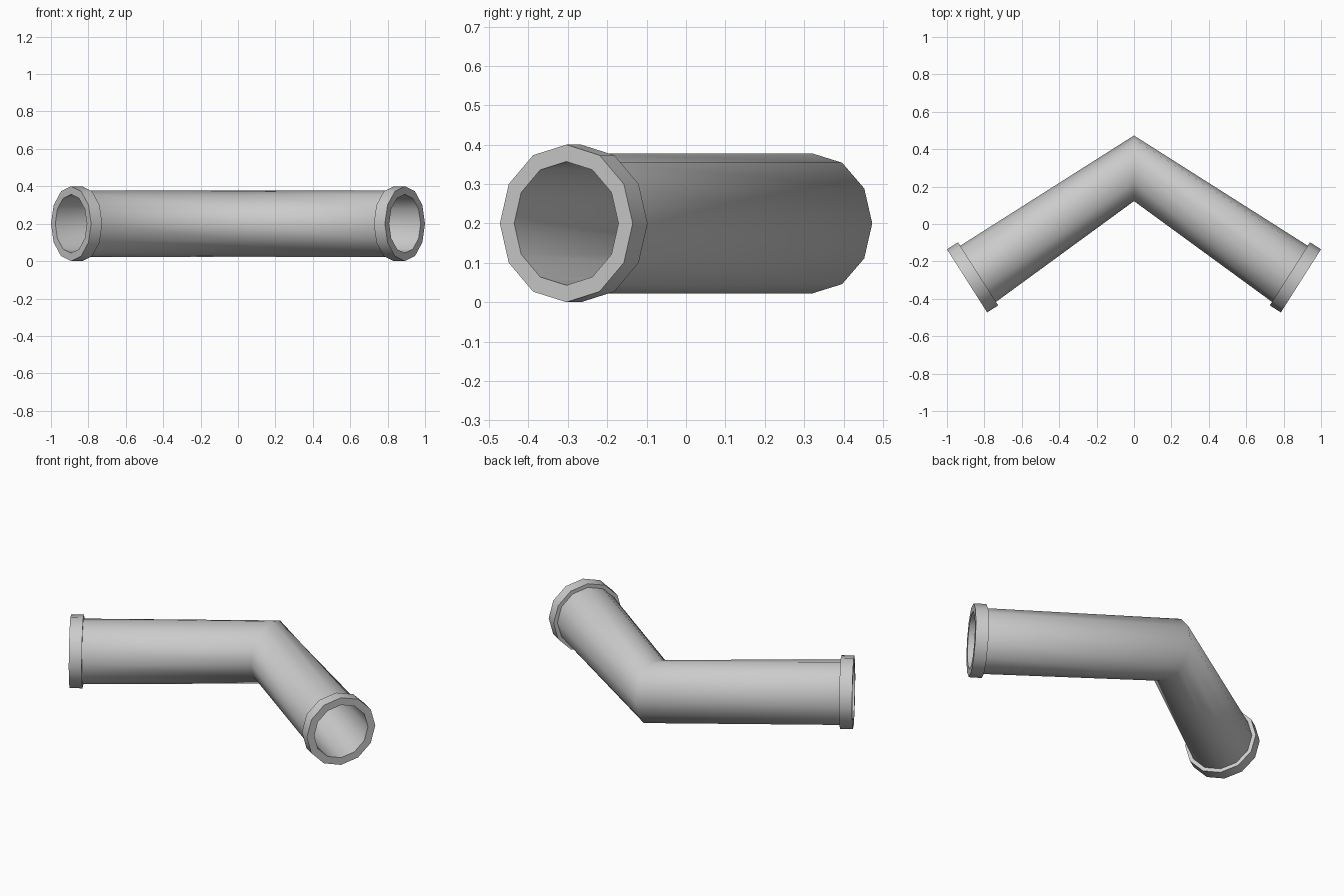
import bpy, bmesh, math

if "Cube" in bpy.data.objects:
    bpy.data.objects.remove(bpy.data.objects["Cube"])

SIDES = 12
ANG = math.radians(32.5)          # each leg slopes away from the bend
AX, AY = math.cos(ANG), -math.sin(ANG)
MOUTH = (0.8925, -0.304)          # centre of the open end
BEND_Y, MID_Z = 0.32, 0.2

# Ring across a leg, set back from the mouth; side = 1 right, -1 left
def leg_ring(radius, back, side):
    pts = []
    for i in range(SIDES):
        t = 2 * math.pi * i / SIDES
        u, w = radius * math.cos(t), radius * math.sin(t)
        x = MOUTH[0] - AX * back - AY * u
        y = MOUTH[1] - AY * back + AX * u
        pts.append((side * x, y, MID_Z + w))
    return pts

# Ring at the bend: flatter outside, stretched towards the inside corner
def bend_ring(radius):
    pts = []
    for i in range(SIDES):
        t = 2 * math.pi * i / SIDES
        u, w = radius * math.cos(t), radius * math.sin(t)
        pts.append((0, BEND_Y + u * (0.86 if u > 0 else 1.11), MID_Z + w))
    return pts

# Outer wall, collar, mouth rim and bore form one closed loop of rings
leg = [(0.178, 0.07), (0.2, 0.07), (0.2, 0.0), (0.157, 0.0)]
rings = [bend_ring(0.178)]
rings += [leg_ring(r, b, 1) for r, b in leg]
rings += [bend_ring(0.157)]
rings += [leg_ring(r, b, -1) for r, b in reversed(leg)]

bm = bmesh.new()
loops = [[bm.verts.new(p) for p in ring] for ring in rings]
for k, a in enumerate(loops):
    b = loops[(k + 1) % len(loops)]
    for i in range(SIDES):
        j = (i + 1) % SIDES
        bm.faces.new((a[i], a[j], b[j], b[i]))
bmesh.ops.recalc_face_normals(bm, faces=bm.faces)

mesh = bpy.data.meshes.new("elbow_pipe")
bm.to_mesh(mesh)
bm.free()
obj = bpy.data.objects.new("elbow_pipe", mesh)
bpy.context.collection.objects.link(obj)

# Smooth walls and bend, crisp collar edges
bpy.context.view_layer.objects.active = obj
obj.select_set(True)
bpy.ops.object.shade_smooth_by_angle(angle=math.radians(75))
